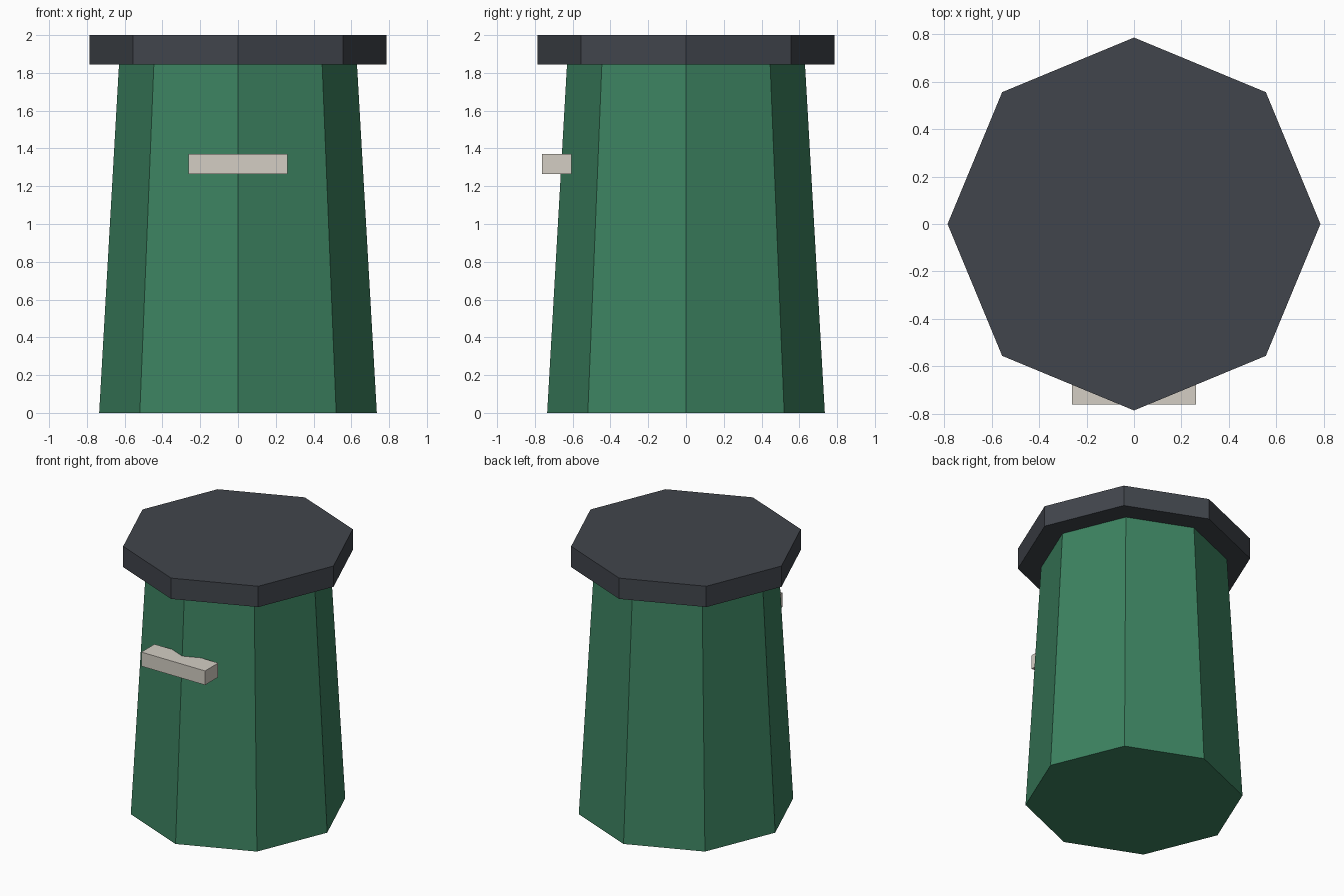
import bpy

if "Cube" in bpy.data.objects:
    bpy.data.objects.remove(bpy.data.objects["Cube"])


def make_material(name, rgb):
    # convert 0-255 display values to linear
    lin = [((c / 255 + 0.055) / 1.055) ** 2.4 for c in rgb]
    mat = bpy.data.materials.new(name)
    mat.diffuse_color = (*lin, 1.0)
    mat.use_nodes = True
    mat.node_tree.nodes["Principled BSDF"].inputs["Base Color"].default_value = mat.diffuse_color
    return mat


green = make_material("green", (60, 130, 96))
charcoal = make_material("charcoal", (65, 69, 76))
pale_grey = make_material("pale grey", (212, 206, 196))


def octagon(name, r_bottom, r_top, z0, z1, mat):
    # eight-sided frustum with corners on the x and y axes
    bpy.ops.mesh.primitive_cone_add(vertices=8, radius1=r_bottom, radius2=r_top,
                                    depth=z1 - z0, location=(0, 0, (z0 + z1) / 2))
    obj = bpy.context.object
    obj.name = name
    obj.data.materials.append(mat)
    return obj


# Tapered bin body
octagon("body", 0.735, 0.63, 0.0, 1.845, green)

# Overhanging flat lid
octagon("lid", 0.787, 0.787, 1.845, 2.0, charcoal)

# Front handle bar, partly sunk into the body
bpy.ops.mesh.primitive_cube_add(size=1, location=(0, -0.685, 1.317))
handle = bpy.context.object
handle.name = "handle"
handle.scale = (0.525, 0.155, 0.105)
bpy.ops.object.transform_apply(location=False, rotation=False, scale=True)
handle.data.materials.append(pale_grey)
